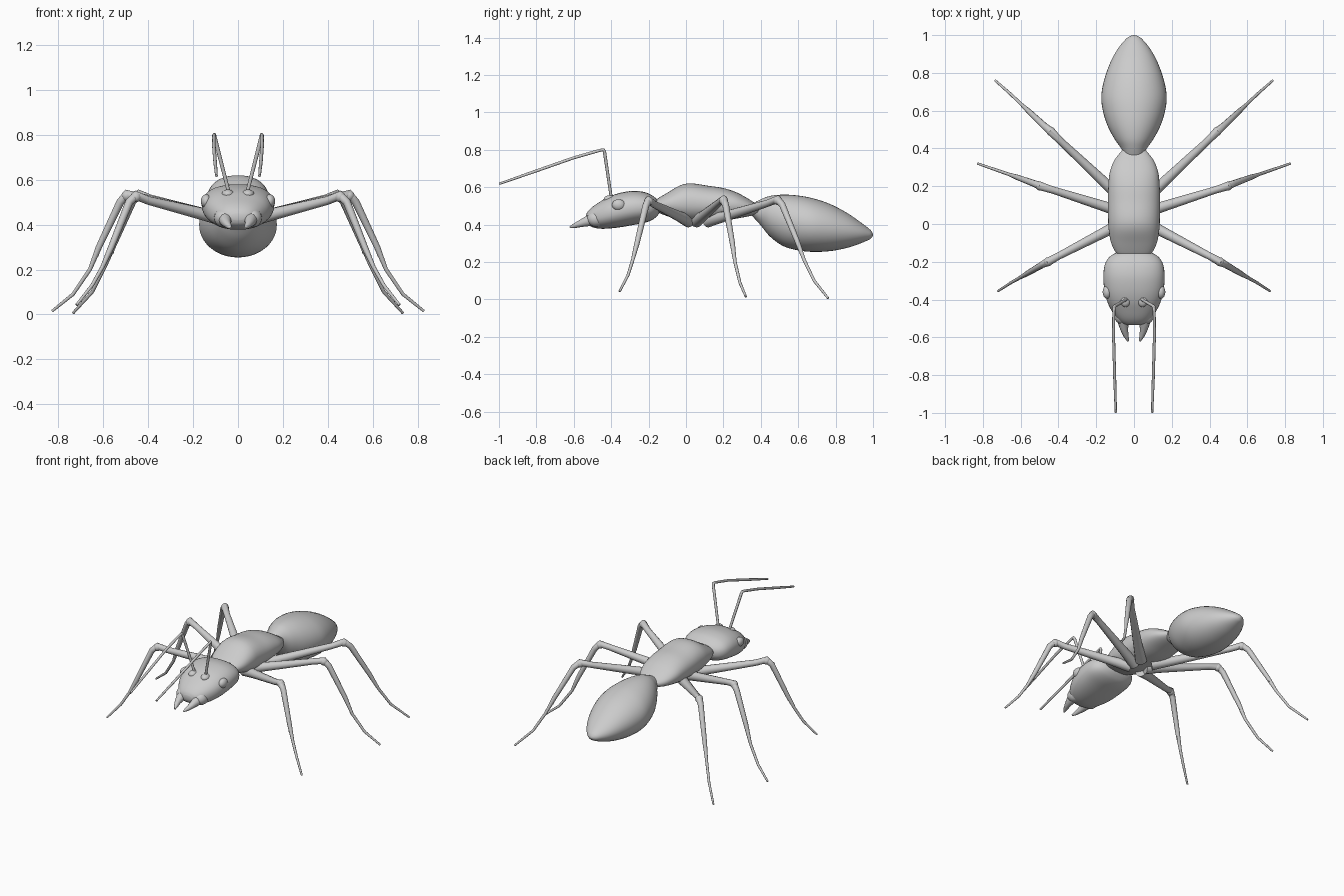
import bpy, bmesh, math
from mathutils import Vector


def smooth(ob):
    bpy.ops.object.select_all(action='DESELECT')
    ob.select_set(True)
    bpy.context.view_layer.objects.active = ob
    bpy.ops.object.shade_smooth_by_angle(angle=math.radians(50))


def catmull(a, b, c, d, t):
    return [0.5 * (2 * q + (r - p) * t + (2 * p - 5 * q + 4 * r - s) * t * t
            + (3 * q - p - 3 * r + s) * t ** 3) for p, q, r, s in zip(a, b, c, d)]


def body(name, rows, power=1.0, sides=40, steps=5):
    """Loft of rounded sections along y; each row is y, half width, top z, bottom z."""
    rings = []
    n = len(rows)
    for i in range(n - 1):
        for k in range(steps):
            rings.append(catmull(rows[max(i - 1, 0)], rows[i], rows[i + 1],
                                 rows[min(i + 2, n - 1)], k / steps))
    rings.append(rows[-1])
    bm = bmesh.new()
    loops = []
    for y, w, top, bot in rings:
        loop = []
        for j in range(sides):
            a = 2 * math.pi * j / sides
            c, s = math.cos(a), math.sin(a)
            x = w * math.copysign(abs(c) ** power, c)
            z = (top + bot) / 2 + (top - bot) / 2 * math.copysign(abs(s) ** power, s)
            loop.append(bm.verts.new((x, y, z)))
        loops.append(loop)
    for p, q in zip(loops, loops[1:]):
        for j in range(sides):
            k = (j + 1) % sides
            bm.faces.new((p[j], p[k], q[k], q[j]))
    bm.faces.new(loops[0])
    bm.faces.new(loops[-1])
    bmesh.ops.recalc_face_normals(bm, faces=bm.faces)
    me = bpy.data.meshes.new(name)
    bm.to_mesh(me)
    bm.free()
    ob = bpy.data.objects.new(name, me)
    bpy.context.collection.objects.link(ob)
    smooth(ob)
    return ob


def limb(name, pts, side):
    """Tapered tube; each point is x, y, z, radius. side = +1 or -1 mirrors x."""
    cu = bpy.data.curves.new(name, 'CURVE')
    cu.dimensions = '3D'
    cu.bevel_depth = 1.0
    cu.bevel_resolution = 4
    cu.use_fill_caps = True
    sp = cu.splines.new('POLY')
    sp.points.add(len(pts) - 1)
    for p, (x, y, z, r) in zip(sp.points, pts):
        p.co = (x * side, y, z, 1)
        p.radius = r
    ob = bpy.data.objects.new(name, cu)
    bpy.context.collection.objects.link(ob)
    bpy.ops.object.select_all(action='DESELECT')
    ob.select_set(True)
    bpy.context.view_layer.objects.active = ob
    bpy.ops.object.convert(target='MESH')
    smooth(bpy.context.object)


def ball(name, loc, size):
    bpy.ops.mesh.primitive_uv_sphere_add(segments=20, ring_count=12, location=loc)
    ob = bpy.context.object
    ob.name = name
    ob.scale = size
    smooth(ob)


# Body segments
body("abdomen", [
    (0.35, 0.045, 0.51, 0.45), (0.40, 0.068, 0.535, 0.395), (0.45, 0.103, 0.553, 0.335),
    (0.52, 0.14, 0.56, 0.285), (0.60, 0.165, 0.555, 0.262), (0.68, 0.173, 0.54, 0.254),
    (0.77, 0.156, 0.51, 0.258), (0.86, 0.123, 0.463, 0.275), (0.93, 0.084, 0.415, 0.298),
    (0.98, 0.042, 0.377, 0.32), (0.995, 0.02, 0.36, 0.333), (1.0, 0.003, 0.348, 0.343)])
body("thorax", [
    (-0.17, 0.07, 0.525, 0.485), (-0.15, 0.097, 0.54, 0.465), (-0.10, 0.121, 0.57, 0.445),
    (-0.03, 0.134, 0.61, 0.42), (0.03, 0.137, 0.62, 0.412), (0.12, 0.138, 0.607, 0.415),
    (0.20, 0.136, 0.595, 0.42), (0.27, 0.129, 0.572, 0.432), (0.33, 0.108, 0.54, 0.443),
    (0.37, 0.08, 0.515, 0.452), (0.41, 0.045, 0.50, 0.465)], 0.92)
body("head", [
    (-0.14, 0.05, 0.515, 0.465), (-0.155, 0.10, 0.535, 0.445), (-0.18, 0.135, 0.555, 0.425),
    (-0.22, 0.156, 0.573, 0.41), (-0.28, 0.162, 0.58, 0.398), (-0.35, 0.157, 0.57, 0.386),
    (-0.41, 0.142, 0.55, 0.379), (-0.46, 0.118, 0.522, 0.378), (-0.50, 0.09, 0.495, 0.386),
    (-0.525, 0.062, 0.47, 0.402), (-0.535, 0.03, 0.45, 0.42)], 0.88)

# Leg key points: root, hip, femur end, knee, tibia end, tarsus joints, foot
legs = {
    "front_leg": [(0.04, 0.015, 0.42, .036), (0.14, -0.035, 0.443, .028), (0.40, -0.17, 0.508, .019),
                  (0.455, -0.20, 0.53, .022), (0.485, -0.215, 0.50, .018), (0.565, -0.262, 0.30, .014),
                  (0.605, -0.285, 0.21, .009), (0.65, -0.31, 0.13, .008), (0.72, -0.355, 0.042, .006)],
    "middle_leg": [(0.04, 0.055, 0.42, .036), (0.14, 0.088, 0.443, .028), (0.43, 0.18, 0.52, .019),
                   (0.495, 0.20, 0.535, .022), (0.525, 0.213, 0.50, .018), (0.62, 0.248, 0.30, .014),
                   (0.66, 0.262, 0.20, .009), (0.735, 0.288, 0.09, .008), (0.828, 0.32, 0.015, .006)],
    "hind_leg": [(0.04, 0.115, 0.42, .036), (0.14, 0.205, 0.443, .028), (0.39, 0.44, 0.515, .019),
                 (0.44, 0.49, 0.535, .022), (0.47, 0.515, 0.505, .018), (0.555, 0.595, 0.31, .014),
                 (0.595, 0.632, 0.21, .009), (0.65, 0.685, 0.10, .008), (0.735, 0.76, 0.006, .006)],
}

for s, tag in ((1, "left"), (-1, "right")):
    for name, pts in legs.items():
        limb(f"{name}_{tag}", pts, s)
        ball(f"{name}_knee_{tag}", (pts[3][0] * s, pts[3][1], pts[3][2] - .006), (.024, .024, .024))
        # Tibial spur, running on beside the tarsus
        a, b = Vector(pts[4][:3]), Vector(pts[5][:3])
        tip = b + (b - a).normalized() * 0.04 + Vector((-0.012, 0, -0.005))
        limb(f"{name}_spur_{tag}", [(*(b + (a - b) * .1), .008), (*tip, .003)], s)
    # Antennae with socket
    limb(f"antenna_{tag}", [(0.04, -0.395, 0.53, .012), (0.045, -0.402, 0.56, .008),
                            (0.104, -0.436, 0.79, .009), (0.106, -0.442, 0.80, .009),
                            (0.107, -0.46, 0.797, .008), (0.108, -0.60, 0.757, .008),
                            (0.102, -0.82, 0.68, .008), (0.096, -0.998, 0.618, .006)], s)
    ball(f"antenna_socket_{tag}", (0.045 * s, -0.405, 0.535), (.028, .035, .022))
    # Compound eyes
    ball(f"eye_{tag}", (0.142 * s, -0.36, 0.505), (.024, .036, .03))
    # Cheeks and curved mandibles
    ball(f"cheek_{tag}", (0.065 * s, -0.48, 0.43), (.042, .05, .042))
    limb(f"mandible_{tag}", [(0.055, -0.49, 0.43, .034), (0.056, -0.53, 0.417, .027),
                             (0.05, -0.565, 0.405, .019), (0.041, -0.595, 0.394, .013),
                             (0.031, -0.62, 0.385, .005)], s)
